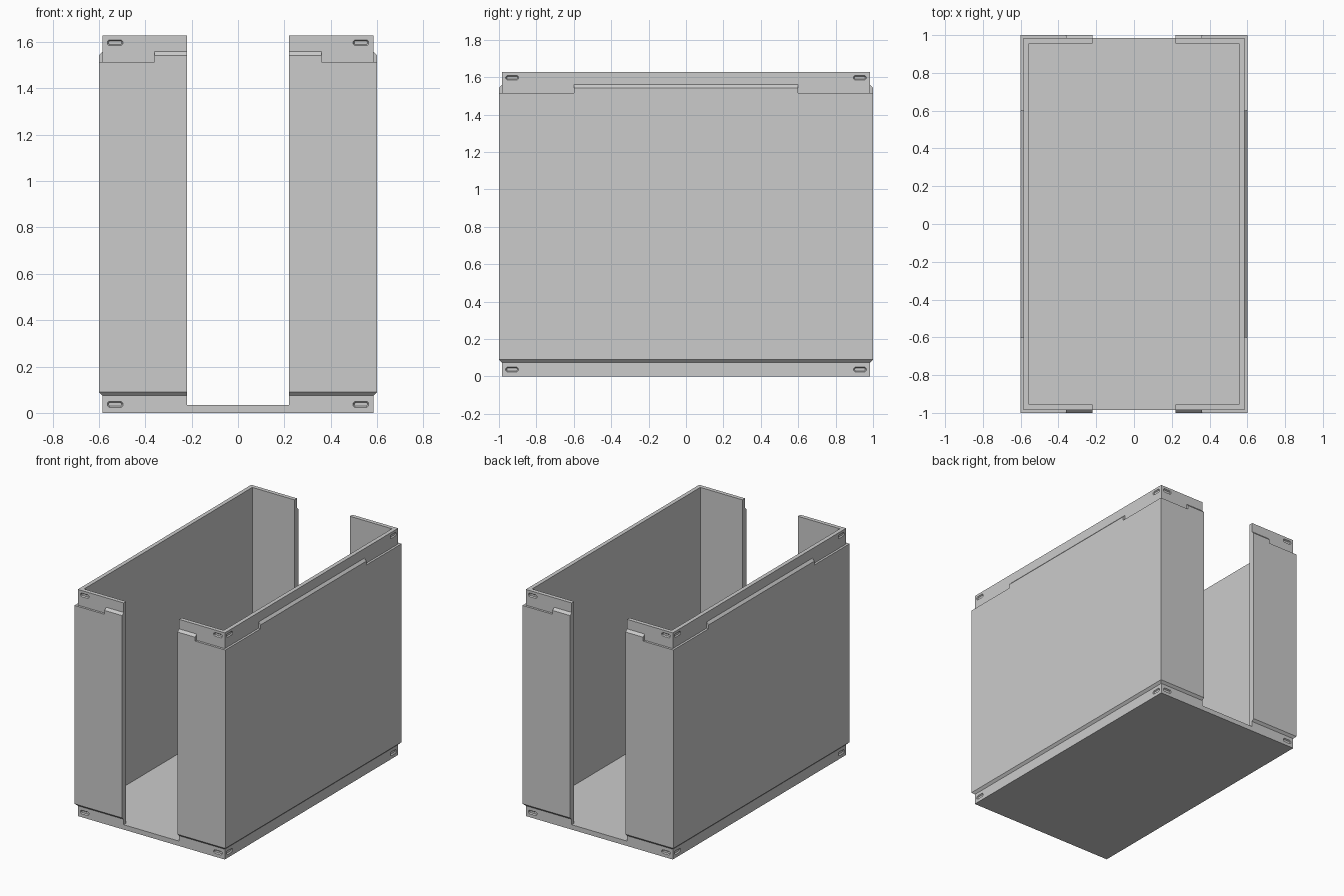
import bpy
import bmesh
from mathutils import Matrix, Vector

cube = bpy.data.objects.get("Cube")
if cube:
    bpy.data.objects.remove(cube, do_unlink=True)

# Overall sizes: outer skin, inset rim and inner wall
HX, HY = 0.60, 1.00
RIM, INNER = 0.016, 0.045
FLOOR, LEDGE, TOP = 0.035, 1.515, 1.628
GAP = 0.22

grey = bpy.data.materials.new("plain_grey")
grey.use_nodes = True
colour = (0.6, 0.6, 0.6, 1)
grey.diffuse_color = colour
grey.node_tree.nodes["Principled BSDF"].inputs["Base Color"].default_value = colour


def finish(name, bm):
    bmesh.ops.recalc_face_normals(bm, faces=bm.faces[:])
    mesh = bpy.data.meshes.new(name)
    bm.to_mesh(mesh)
    bm.free()
    mesh.materials.append(grey)
    obj = bpy.data.objects.new(name, mesh)
    bpy.context.collection.objects.link(obj)
    return obj


def loft(bm, rings):
    """Join matching point rings into a closed solid."""
    loops = [[bm.verts.new(p) for p in ring] for ring in rings]
    n = len(loops[0])
    for a, b in zip(loops, loops[1:]):
        for i in range(n):
            j = (i + 1) % n
            bm.faces.new((a[i], a[j], b[j], b[i]))
    bm.faces.new(loops[0])
    bm.faces.new(loops[-1])


def rectangle(inset, z):
    x, y = HX - inset, HY - inset
    return [(-x, -y, z), (x, -y, z), (x, y, z), (-x, y, z)]


def cut(target, cutter):
    cutter.hide_render = True
    mod = target.modifiers.new("cut", 'BOOLEAN')
    mod.operation = 'DIFFERENCE'
    mod.solver = 'EXACT'
    mod.object = cutter
    bpy.context.view_layer.objects.active = target
    bpy.ops.object.modifier_apply(modifier=mod.name)
    bpy.data.objects.remove(cutter, do_unlink=True)


# Bin shell: plinth, chamfer, skin, ledge, rim, inner wall and floor
bm = bmesh.new()
profile = [(RIM, 0), (RIM, 0.074), (0, 0.09), (0, LEDGE), (RIM, LEDGE),
           (RIM, TOP), (INNER, TOP), (INNER, FLOOR)]
loft(bm, [rectangle(inset, z) for inset, z in profile])
shell = finish("bin_shell", bm)

# Open slot through the front and back walls
bm = bmesh.new()
loft(bm, [[(-GAP, -2, z), (GAP, -2, z), (GAP, 2, z), (-GAP, 2, z)] for z in (FLOOR, 2)])
cut(shell, finish("wall_gap_cutter", bm))

# Small tapered latch recesses by every corner, above and below
bm = bmesh.new()


def pill(half_length, half_height, depth):
    c = half_height * 0.6
    quarter = [(half_length, half_height - c), (half_length - c, half_height)]
    upper = quarter + [(-u, v) for u, v in reversed(quarter)]
    return [Vector((u, depth, v)) for u, v in upper + [(-u, -v) for u, v in upper]]


for z in (0.037, 1.597):
    for sx in (-1, 1):
        for sy in (-1, 1):
            front = Matrix.Translation((sx * 0.53, sy * (HY - RIM), z)) @ Matrix.Diagonal((1, -sy, 1, 1))
            side = (Matrix.Translation((sx * (HX - RIM), sy * 0.93, z))
                    @ Matrix.Rotation(sx * 1.5707963, 4, 'Z'))
            for place in (front, side):
                loft(bm, [[place @ p for p in pill(a, b, d)]
                          for a, b, d in ((0.036, 0.015, -0.003), (0.028, 0.007, 0.008))])
cut(shell, finish("latch_recess_cutter", bm))


# Raised tabs with a sloped top along the ledge
def tab(name, start, end, along_y, sign):
    edge = HX if along_y else HY
    section = [(edge - 0.03, LEDGE - 0.01), (edge, LEDGE - 0.01), (edge, 1.543),
               (edge - RIM, 1.56), (edge - 0.03, 1.56)]
    bm = bmesh.new()
    loft(bm, [[(sign * o, t, z) if along_y else (t, sign * o, z) for o, z in section]
              for t in (start, end)])
    finish(name, bm)


for sign, side_name, end_name in ((1, "left", "back"), (-1, "right", "front")):
    tab(side_name + "_ledge_tab", -0.6, 0.6, True, sign)
    tab(end_name + "_left_ledge_tab", GAP, 0.36, False, sign)
    tab(end_name + "_right_ledge_tab", -0.36, -GAP, False, sign)
